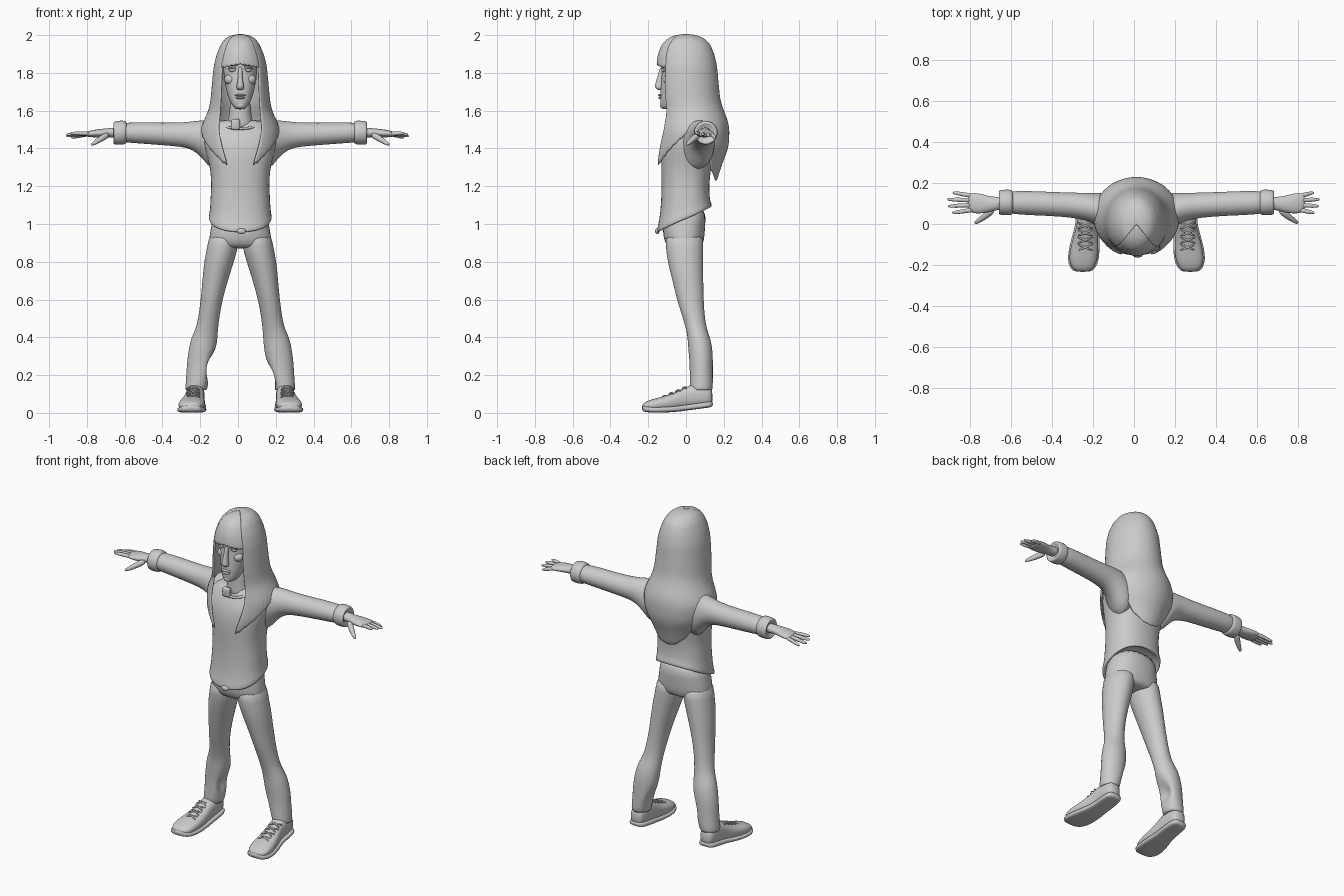
import bpy, bmesh, math
from mathutils import Vector

CX = 0.012  # body centre line


def finish(name, bm, subsurf=1, thick=0):
    bmesh.ops.remove_doubles(bm, verts=bm.verts, dist=1e-5)
    bmesh.ops.recalc_face_normals(bm, faces=bm.faces)
    me = bpy.data.meshes.new(name)
    bm.to_mesh(me)
    bm.free()
    for p in me.polygons:
        p.use_smooth = True
    ob = bpy.data.objects.new(name, me)
    bpy.context.collection.objects.link(ob)
    if thick:
        m = ob.modifiers.new("thickness", 'SOLIDIFY')
        m.thickness, m.offset = thick, 0
    if subsurf:
        ob.modifiers.new("smooth", 'SUBSURF').levels = subsurf
        ob.modifiers["smooth"].render_levels = subsurf
    return ob


def ring(axis, pos, c, r, tilt=0, n=20, p=2.0, side=1):
    """Superellipse across an axis; tilt raises the +b end along the axis."""
    pts = []
    for i in range(n):
        t = 2 * math.pi * i / n
        ca, sb = math.cos(t), math.sin(t)
        a = c[0] + r[0] * math.copysign(abs(ca) ** (2 / p), ca)
        b = c[1] + r[1] * math.copysign(abs(sb) ** (2 / p), sb)
        q = pos + tilt * sb
        x, y, z = {'x': (q, a, b), 'y': (a, q, b), 'z': (a, b, q)}[axis]
        pts.append(Vector((CX + side * x, y, z)))
    return pts


def loft(name, rings, subsurf=1):
    bm = bmesh.new()
    rows = [[bm.verts.new(v) for v in r] for r in rings]
    n = len(rows[0])
    for a, b in zip(rows, rows[1:]):
        for i in range(n):
            j = (i + 1) % n
            bm.faces.new((a[i], a[j], b[j], b[i]))
    bm.faces.new(rows[0])
    bm.faces.new(rows[-1])
    return finish(name, bm, subsurf)


def tube(name, pts, side=1, n=8):
    """Tapered tube through (x, y, z, radius) points."""
    ps = [Vector((CX + side * p[0], p[1], p[2])) for p in pts]
    rings = []
    for i, p in enumerate(ps):
        d = (ps[min(i + 1, len(ps) - 1)] - ps[max(i - 1, 0)]).normalized()
        u = d.cross(Vector((0.1, 0.2, 1))).normalized()
        v = d.cross(u)
        rings.append([p + pts[i][3] * (u * math.cos(k * math.tau / n) + v * math.sin(k * math.tau / n))
                      for k in range(n)])
    return loft(name, rings)


def blob(name, c, r):
    bm = bmesh.new()
    bmesh.ops.create_uvsphere(bm, u_segments=16, v_segments=10, radius=1)
    for v in bm.verts:
        v.co = Vector((CX + c[0] + v.co.x * r[0], c[1] + v.co.y * r[1], c[2] + v.co.z * r[2]))
    return finish(name, bm, 0)


def zloft(name, rows, p=2.0):
    """Rows of (z, cy, rx, ry, tilt)."""
    return loft(name, [ring('z', z, (0, cy), (rx, ry), t, p=p) for z, cy, rx, ry, t in rows])


# Sweater body with a hem that dips at the front
zloft("sweater_body", [
    (1.05, -.01, .14, .115, .06), (1.025, -.01, .155, .132, .067), (1.02, -.01, .166, .145, .067),
    (1.04, -.008, .170, .147, .065), (1.07, -.006, .162, .136, .05), (1.13, -.004, .16, .13, .025),
    (1.2, -.003, .155, .127, .01), (1.28, 0, .158, .132, 0), (1.35, .005, .175, .137, 0),
    (1.42, .01, .195, .135, 0), (1.48, .02, .2, .12, 0), (1.53, .03, .165, .095, 0),
    (1.555, .02, .09, .08, 0)], 2.3)
blob("belt_buckle", (.006, -.152, .962), (.024, .012, .015))

# Hips
zloft("trouser_hips", [
    (1.1, 0, .14, .11, 0), (1.0, -.01, .152, .113, 0), (.94, -.012, .165, .112, 0),
    (.89, -.008, .168, .1, 0), (.87, -.005, .14, .08, 0)], 2.3)

LEG = [(.96, .085, -.01, .08, .105), (.88, .092, -.008, .083, .1), (.8, .113, -.003, .08, .096),
       (.7, .133, .01, .068, .082), (.6, .152, .022, .058, .072), (.5, .167, .042, .056, .058),
       (.44, .178, .056, .06, .056), (.4, .19, .068, .07, .06), (.34, .199, .076, .074, .065),
       (.28, .206, .08, .076, .063), (.24, .21, .081, .074, .062), (.2, .214, .081, .073, .062),
       (.15, .228, .081, .062, .062), (.11, .236, .08, .056, .06), (.13, .236, .08, .04, .045)]
SHOE = [(-.232, .262, .03, .02, .045), (-.215, .262, .055, .012, .06), (-.17, .26, .072, .008, .076),
        (-.1, .252, .067, .01, .092), (-.04, .245, .057, .014, .115), (0, .24, .05, .02, .14),
        (.06, .238, .05, .028, .16), (.12, .238, .046, .036, .15), (.142, .238, .03, .04, .12)]
ARM = [(.08, .035, 1.41, .1, .125), (.15, .055, 1.415, .1, .14), (.2, .075, 1.45, .078, .1),
       (.25, .085, 1.469, .067, .076), (.31, .092, 1.473, .062, .064), (.42, .098, 1.477, .059, .06),
       (.52, .102, 1.482, .06, .057), (.61, .105, 1.484, .056, .053), (.63, .105, 1.484, .05, .048)]
CUFF = [(.6, .105, 1.484, .045, .045), (.604, .105, 1.484, .06, .06), (.62, .105, 1.484, .064, .065),
        (.65, .105, 1.483, .063, .064), (.67, .105, 1.482, .06, .062), (.672, .105, 1.482, .05, .05),
        (.655, .105, 1.482, .035, .035)]
PALM = [(.62, .105, 1.485, .034, .03), (.68, .1, 1.484, .031, .025), (.72, .096, 1.482, .04, .024),
        (.77, .1, 1.479, .052, .021), (.805, .103, 1.476, .049, .016), (.822, .104, 1.475, .04, .01)]
FINGERS = [(.136, .152, .885, 1.458), (.115, .12, .912, 1.466), (.093, .087, .908, 1.474), (.07, .055, .888, 1.48)]

for s, tag in ((1, "right"), (-1, "left")):
    # Flared trouser leg, its inner hem pulled to a point
    fz, pull = (.2, .045) if s > 0 else (.24, .065)
    rings = []
    for z, cx, cy, rx, ry in LEG:
        r = ring('z', z, (cx, cy), (rx, ry), side=s)
        k = pull * max(0, 1 - abs(z - fz) / .09)
        for v in r:
            v.x += s * k * max(0, -(s * (v.x - CX) - cx) / rx) ** 3
        rings.append(r)
    loft(tag + "_trouser_leg", rings)

    # Shoe, sole and crossed laces
    loft(tag + "_shoe", [ring('y', y, (cx, (a + b) / 2), (rx, (b - a) / 2), p=2.4, side=s)
                         for y, cx, rx, a, b in SHOE])
    loft(tag + "_shoe_sole", [ring('y', y * 1.01, (cx, a + .008), (rx + .007, .016), p=3.5, side=s)
                              for y, cx, rx, a, b in SHOE])
    for i in range(4):
        y, top = -.13 + .035 * i, .09 + .0145 * i
        for d in (1, -1):
            tube(f"{tag}_lace", [(.25 - .04 * d, y, top - .012, .005), (.25, y + .016, top + .006, .006),
                                 (.25 + .04 * d, y + .032, top - .004, .005)], s, 6)

    # Sleeve, cuff and hand
    loft(tag + "_sleeve", [ring('x', x, (cy, cz), (ry, rz), side=s) for x, cy, cz, ry, rz in ARM])
    loft(tag + "_cuff", [ring('x', x, (cy, cz), (ry, rz), side=s) for x, cy, cz, ry, rz in CUFF])
    loft(tag + "_palm", [ring('x', x, (cy, cz), (ry, rz), side=s, n=16) for x, cy, cz, ry, rz in PALM])
    ext = 0.012 if s < 0 else -0.018
    for y0, y1, tip, z1 in FINGERS:
        x1 = tip + ext
        xm = .79 + (x1 - .79) * .5
        tube(tag + "_finger", [(.785, y0, 1.477, .012), (xm, (y0 + y1) / 2, (1.481 + z1) / 2, .0125),
                               (x1 - .012, y1, z1, .009), (x1, y1, z1, .005)], s)
    tube(tag + "_thumb", [(.695, .075, 1.477, .02), (.735, .04, 1.453, .018),
                          (.77, .015, 1.43, .013), (.79, .003, 1.418, .007)], s)

    # Eye, brow and cheekbone
    blob(tag + "_eye", (s * .042, -.118, 1.815), (.019, .012, .01))
    tube(tag + "_eyelid", [(.02, -.125, 1.82, .004), (.042, -.129, 1.829, .006), (.066, -.113, 1.82, .004)], s)
    tube(tag + "_brow", [(.014, -.135, 1.838, .008), (.045, -.13, 1.848, .009), (.072, -.1, 1.838, .006)], s)
    blob(tag + "_cheek", (s * .05, -.085, 1.765), (.035, .035, .03))

# Head, nose, mouth and neck
zloft("head", [
    (1.607, -.095, .018, .022, 0), (1.615, -.09, .034, .043, 0), (1.64, -.075, .052, .063, 0),
    (1.68, -.055, .068, .082, 0), (1.73, -.04, .08, .095, 0), (1.78, -.032, .088, .099, 0),
    (1.815, -.028, .09, .099, 0), (1.85, -.02, .09, .115, 0), (1.9, -.005, .085, .11, 0),
    (1.95, 0, .06, .08, 0)], 2.2)
zloft("nose", [
    (1.835, -.125, .01, .01, 0), (1.8, -.132, .011, .014, 0), (1.76, -.138, .014, .019, 0),
    (1.735, -.141, .019, .024, 0), (1.72, -.14, .023, .025, 0), (1.708, -.133, .014, .014, 0)])
blob("upper_lip", (0, -.136, 1.682), (.03, .012, .006))
blob("lower_lip", (0, -.134, 1.668), (.025, .013, .007))
blob("chin", (0, -.117, 1.627), (.025, .02, .018))
zloft("neck", [(1.48, 0, .09, .08, 0), (1.54, -.01, .068, .065, 0), (1.58, -.015, .057, .057, 0),
               (1.68, -.02, .057, .06, 0)])
# Neckline band and throat clasp
tube("neckline_band", [(.1 * math.sin(a), .005 - .1 * math.cos(a), 1.53 - .025 * math.cos(a), .008)
                       for a in [-1.6 + .32 * i for i in range(11)]])
loft("throat_clasp", [ring('y', y, (-.025, 1.527), (r, r * 1.2), p=5)
                      for y, r in ((-.07, .024), (-.1, .025), (-.106, .02))])

# Long hair: (z, half width, centre y, half depth, front opening in degrees)
HAIR = [(2.0, 0, 0, 0, 44), (1.996, .04, 0, .05, 44), (1.98, .072, 0, .09, 44), (1.95, .096, 0, .122, 44),
        (1.9, .118, 0, .143, 44), (1.84, .134, .003, .155, 45), (1.75, .143, .006, .16, 43),
        (1.65, .152, .014, .162, 42), (1.6, .162, .028, .166, 40), (1.55, .185, .037, .178, 36),
        (1.5, .208, .04, .185, 33), (1.4, .2, .03, .19, 28), (1.32, .16, .01, .175, 25),
        (1.22, .14, 0, .155, 25)]
ENDS = [(25, 1.31), (32, 1.32), (60, 1.43), (85, 1.51), (100, 1.51), (118, 1.40), (135, 1.29), (160, 1.235), (180, 1.225)]


def lerp_table(t, x):
    for a, b in zip(t, t[1:]):
        lo, hi = min(a[0], b[0]), max(a[0], b[0])
        if lo <= x <= hi:
            f = (x - a[0]) / (b[0] - a[0])
            return [p + (q - p) * f for p, q in zip(a, b)]
    return list(t[-1])


def hair_sheet(name, cols, angle, bottom, nrows):
    bm = bmesh.new()
    grid = []
    for i in range(cols + 1):
        u, col = i / cols, []
        for j in range(nrows + 1):
            z = 2.0 - (j / nrows) ** 1.7 * (2.0 - bottom(u, i))
            _, rx, cy, ry, op = lerp_table(HAIR, z)
            a = math.radians(angle(u, op))
            col.append(bm.verts.new((CX + rx * math.sin(a), cy - ry * math.cos(a), z)))
        grid.append(col)
    for a, b in zip(grid, grid[1:]):
        for j in range(nrows):
            bm.faces.new((a[j], b[j], b[j + 1], a[j + 1]))
    bmesh.ops.dissolve_degenerate(bm, edges=bm.edges, dist=1e-5)
    return finish(name, bm, 1, .012)


def hair_end(u, i):
    a = 25 + 310 * u
    a = min(a, 360 - a)
    return lerp_table(ENDS, a)[1] + ((.014 if i % 2 else -.014) if a < 95 else 0)


hair_sheet("long_hair", 72, lambda u, op: op + u * (360 - 2 * op), hair_end, 26)
hair_sheet("fringe", 18, lambda u, op: (2 * u - 1) * (op + 2),
           lambda u, i: 1.845 + (.01 if i % 2 else -.01) - .02 * abs(2 * u - 1), 12)
